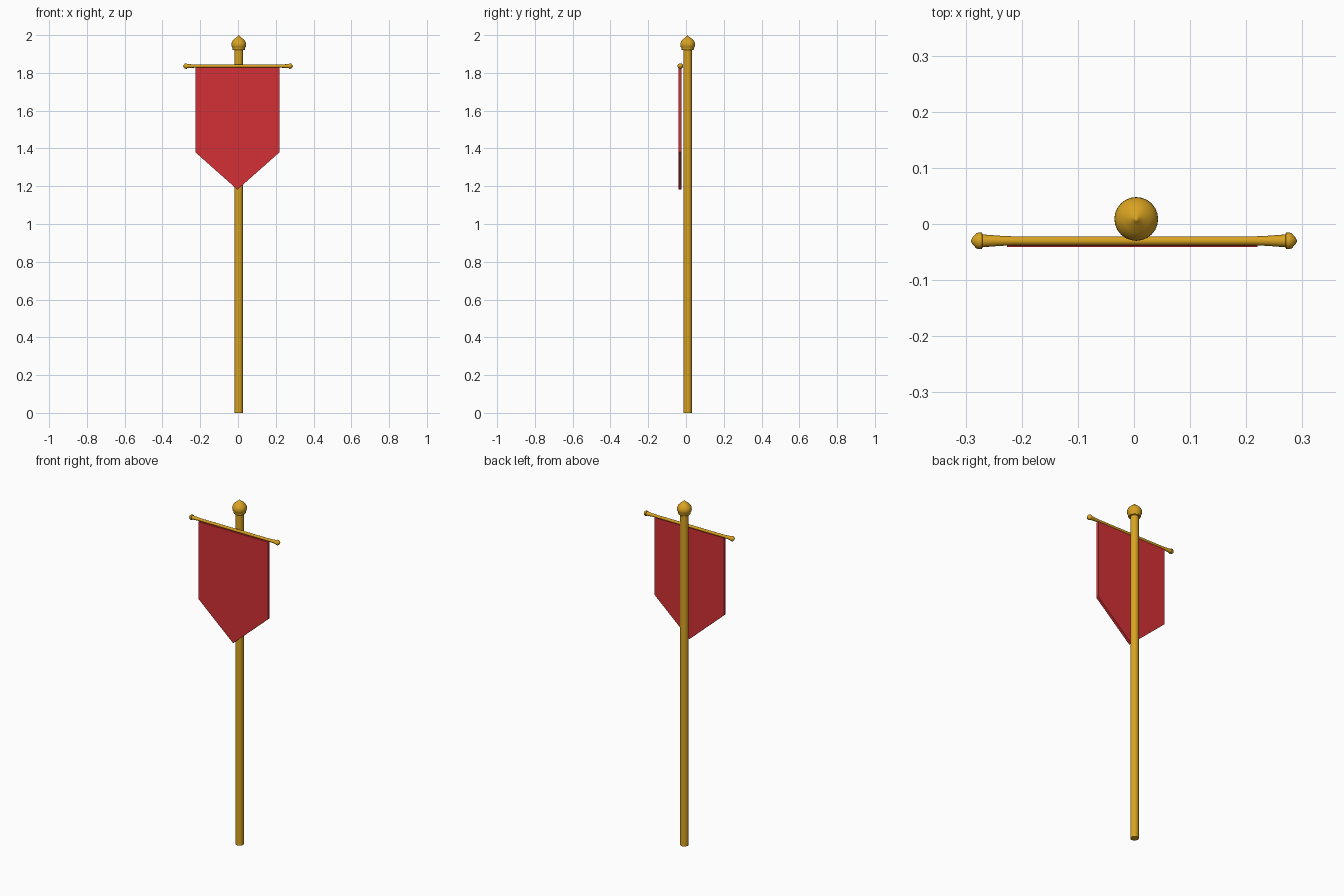
import bpy, bmesh, math
from mathutils import Matrix, Vector

if "Cube" in bpy.data.objects:
    bpy.data.objects.remove(bpy.data.objects["Cube"])


def material(name, color):
    m = bpy.data.materials.new(name)
    m.diffuse_color = color
    m.use_nodes = True
    m.node_tree.nodes["Principled BSDF"].inputs["Base Color"].default_value = m.diffuse_color
    return m


gold = material("gold", (0.70, 0.37, 0.016, 1))
red = material("red_cloth", (0.65, 0.03, 0.035, 1))


def finish(bm, name, mat, smooth):
    bmesh.ops.recalc_face_normals(bm, faces=bm.faces)
    me = bpy.data.meshes.new(name)
    bm.to_mesh(me)
    bm.free()
    me.materials.append(mat)
    ob = bpy.data.objects.new(name, me)
    bpy.context.collection.objects.link(ob)
    if smooth:
        bpy.ops.object.select_all(action='DESELECT')
        ob.select_set(True)
        bpy.context.view_layer.objects.active = ob
        bpy.ops.object.shade_smooth_by_angle(angle=math.radians(35))
    return ob


def lathe(name, profile, matrix, segments=24):
    """Revolve (radius, height) points around local z."""
    bm = bmesh.new()
    verts = [bm.verts.new((r, 0, z)) for r, z in profile]
    edges = [bm.edges.new(pair) for pair in zip(verts, verts[1:])]
    bmesh.ops.spin(bm, geom=verts + edges, cent=(0, 0, 0), axis=(0, 0, 1),
                   angle=math.tau, steps=segments, use_duplicate=False)
    bmesh.ops.remove_doubles(bm, verts=bm.verts, dist=1e-5)
    bm.transform(matrix)
    return finish(bm, name, gold, True)


pole_at = Matrix.Translation((0.004, 0.009, 0))

# Upright pole
lathe("pole", [(0, 0), (0.022, 0), (0.022, 1.93), (0, 1.93)], pole_at)

# Onion-shaped finial on a short collar
lathe("finial", [(0, 1.92), (0.030, 1.92), (0.033, 1.924), (0.033, 1.932),
                 (0.037, 1.938), (0.039, 1.948), (0.0385, 1.957),
                 (0.034, 1.968), (0.024, 1.979), (0.012, 1.988),
                 (0.005, 1.994), (0, 2.0)], pole_at)

# Crossbar with flared ends and pointed knobs, mirrored half profile
half = [(0.008, 0.215), (0.009, 0.238), (0.011, 0.265), (0.0115, 0.270),
        (0.0145, 0.271), (0.015, 0.276), (0.0135, 0.281), (0.006, 0.288), (0, 0.291)]
profile = [(r, -z) for r, z in reversed(half)] + half
lathe("crossbar", profile,
      Matrix.Translation((0, -0.030, 1.836)) @ Matrix.Rotation(math.pi / 2, 4, 'Y'), 16)

# Pointed cloth banner
bm = bmesh.new()
outline = [(-0.226, 1.828), (-0.226, 1.38), (-0.003, 1.182), (0.220, 1.38), (0.220, 1.828)]
face = bm.faces.new([bm.verts.new((x, -0.041, z)) for x, z in outline])
ext = bmesh.ops.extrude_face_region(bm, geom=[face], use_keep_orig=True)
bmesh.ops.translate(bm, vec=Vector((0, 0.016, 0)),
                    verts=[g for g in ext["geom"] if isinstance(g, bmesh.types.BMVert)])
finish(bm, "banner", red, False)
